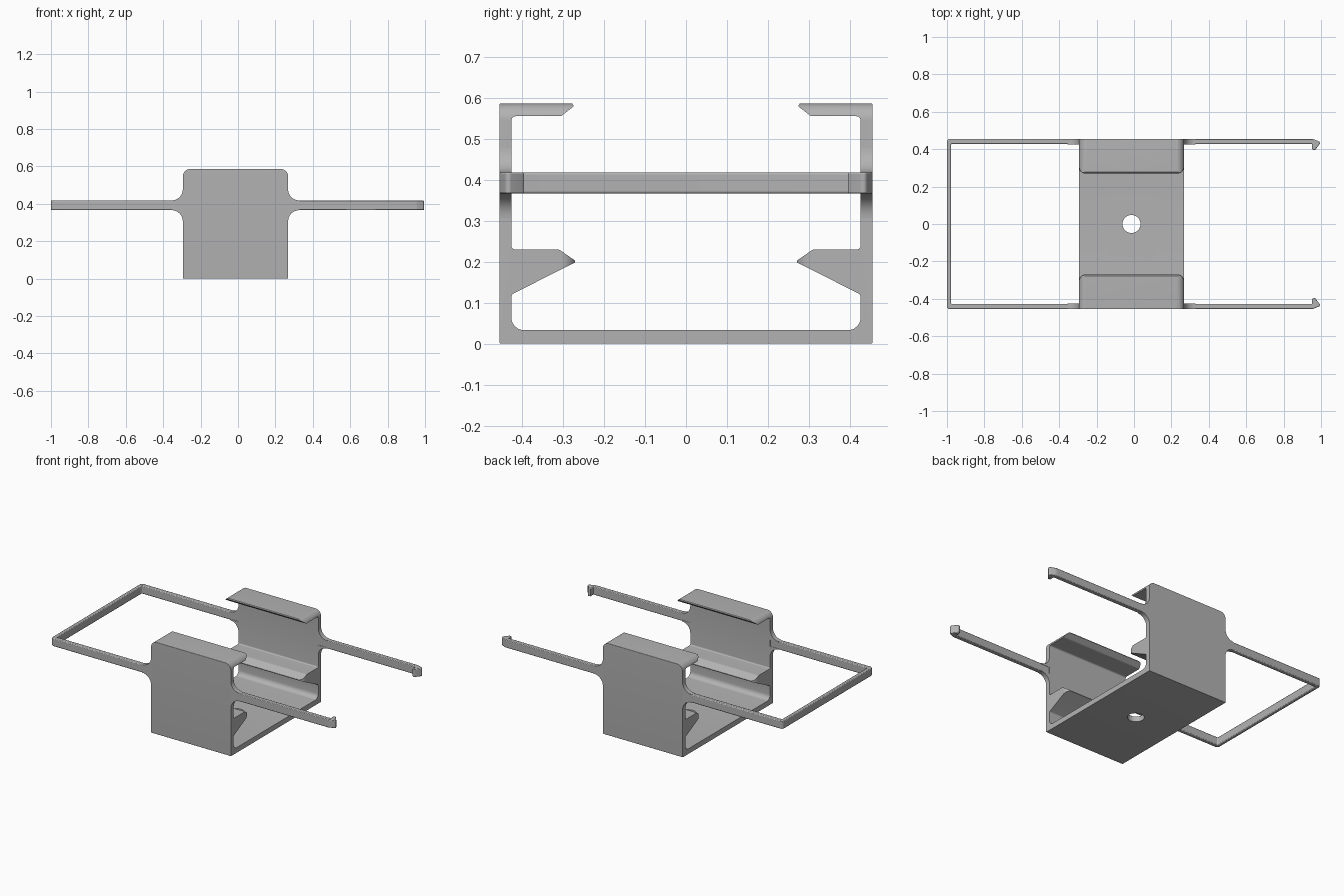
import bpy
import bmesh
import math
from mathutils import Vector

if "Cube" in bpy.data.objects:
    bpy.data.objects.remove(bpy.data.objects["Cube"])

grey = bpy.data.materials.new("plain grey")
grey.use_nodes = True
grey.diffuse_color = (0.45, 0.45, 0.45, 1)
grey.node_tree.nodes["Principled BSDF"].inputs["Base Color"].default_value = grey.diffuse_color

# Main dimensions
X0, X1 = -0.295, 0.268          # clip sides
WALL, OUT = 0.426, 0.455        # wall inside and outside
ARM_LOW, ARM_HIGH = 0.366, 0.418
TOP = 0.586


def rounded(points, steps=6):
    """Turn (a, b, radius) corners into an outline with filleted corners."""
    out = []
    for i, (a, b, r) in enumerate(points):
        p = Vector((a, b))
        if r == 0:
            out.append(p)
            continue
        to_prev = (Vector(points[i - 1][:2]) - p).normalized()
        to_next = (Vector(points[(i + 1) % len(points)][:2]) - p).normalized()
        half = to_prev.angle(to_next) / 2
        centre = p + (to_prev + to_next).normalized() * r / math.sin(half)
        reach = r / math.tan(half)
        start, end = p + to_prev * reach - centre, p + to_next * reach - centre
        for k in range(steps + 1):
            out.append(centre + start.lerp(end, k / steps).normalized() * r)
    return out


def corner(a, b, sa, sb, r, pad=0.01, steps=10):
    """Concave corner outline: a square with a quarter circle removed."""
    pts = [(a - sa * pad, b - sb * pad), (a + sa * r, b - sb * pad)]
    for k in range(steps + 1):
        t = math.pi / 2 * k / steps
        pts.append((a + sa * r * (1 - math.sin(t)), b + sb * r * (1 - math.cos(t))))
    return pts + [(a - sa * pad, b + sb * r)]


def prism(name, outlines, axis, low, high):
    """Extrude flat outlines along the given axis."""
    place = {"x": lambda a, b, t: (t, a, b),
             "y": lambda a, b, t: (a, t, b),
             "z": lambda a, b, t: (a, b, t)}[axis]
    bm = bmesh.new()
    for outline in outlines:
        ends = [[bm.verts.new(place(p[0], p[1], t)) for p in outline] for t in (low, high)]
        bm.faces.new(ends[0])
        bm.faces.new(ends[1][::-1])
        for i in range(len(outline)):
            bm.faces.new((ends[0][i - 1], ends[0][i], ends[1][i], ends[1][i - 1]))
    bmesh.ops.recalc_face_normals(bm, faces=bm.faces)
    mesh = bpy.data.meshes.new(name)
    bm.to_mesh(mesh)
    bm.free()
    mesh.materials.append(grey)
    obj = bpy.data.objects.new(name, mesh)
    bpy.context.collection.objects.link(obj)
    return obj


def activate(obj):
    bpy.ops.object.select_all(action="DESELECT")
    obj.select_set(True)
    bpy.context.view_layer.objects.active = obj


def cut(obj, cutter):
    mod = obj.modifiers.new("cut", "BOOLEAN")
    mod.operation = "DIFFERENCE"
    mod.solver = "EXACT"
    mod.object = cutter
    activate(obj)
    bpy.ops.object.modifier_apply(modifier=mod.name)
    bpy.data.objects.remove(cutter)


def mirror_y(obj):
    obj.modifiers.new("mirror", "MIRROR").use_axis = (False, True, False)


def soften(obj):
    mod = obj.modifiers.new("soft edges", "BEVEL")
    mod.width = 0.005
    mod.segments = 2
    mod.limit_method = "ANGLE"
    mod.angle_limit = math.radians(50)


# Clip: base, walls, wedge catches and top lips in one profile
half = [(WALL, 0.033, 0.03), (WALL, 0.12, 0.01), (0.267, 0.2, 0.004),
        (0.31, 0.23, 0.015), (WALL, 0.23, 0.008), (WALL, 0.555, 0.01),
        (0.305, 0.555, 0.015), (0.273, 0.58, 0.003), (0.278, TOP, 0),
        (OUT, TOP, 0.003), (OUT, 0, 0.003)]
profile = half + [(-y, z, r) for y, z, r in reversed(half)]
clip = prism("clip_body", [rounded(profile)], "x", X0, X1)

# Rounded top corners, rounded catch and lip corners, and the screw hole
cut(clip, prism("top_corner_cutter",
                [corner(x, TOP, s, -1, 0.04) for x, s in ((X0, 1), (X1, -1))],
                "y", -0.6, 0.6))
cut(clip, prism("tip_corner_cutter",
                [corner(x, -s * 0.27, sx, -s, 0.035)
                 for x, sx in ((X0, 1), (X1, -1)) for s in (1, -1)],
                "z", 0.1, 0.7))
mid = (X0 + X1) / 2
ring = [(mid + 0.048 * math.cos(math.tau * k / 40), 0.048 * math.sin(math.tau * k / 40))
        for k in range(40)]
cut(clip, prism("hole_cutter", [ring], "z", -0.1, 0.08))

# Closed loop on the right side
yoke_half = [(X0 + 0.01, OUT, 0), (-1, OUT, 0.016)]
yoke_inner = [(-0.978, WALL + 0.002, 0.006), (X0 + 0.01, WALL + 0.002, 0)]
yoke = prism("loop_arm", [rounded(
    yoke_half + [(x, -y, r) for x, y, r in reversed(yoke_half)]
    + [(x, -y, r) for x, y, r in reversed(yoke_inner)] + yoke_inner)],
    "z", ARM_LOW, ARM_HIGH)
soften(yoke)

# Pair of hooked arms on the left side
hook = prism("hook_arm", [rounded(
    [(X1 - 0.01, OUT, 0), (0.955, OUT, 0.04), (1.0, 0.437, 0.01),
     (0.967, 0.394, 0.006), (0.953, 0.398, 0.004), (0.953, WALL + 0.002, 0.004),
     (X1 - 0.01, WALL + 0.002, 0)])], "z", ARM_LOW, ARM_HIGH)
soften(hook)
mirror_y(hook)

# Fillets where the arms leave the walls
fillets = prism("arm_fillets",
                [corner(x, z, sx, sz, 0.06, 0.006)
                 for x, sx in ((X0, -1), (X1, 1))
                 for z, sz in ((ARM_LOW, -1), (ARM_HIGH, 1))], "y", WALL, OUT)
mirror_y(fillets)

for part in (clip, yoke, hook, fillets):
    activate(part)
    bpy.ops.object.shade_smooth_by_angle(angle=math.radians(30))
